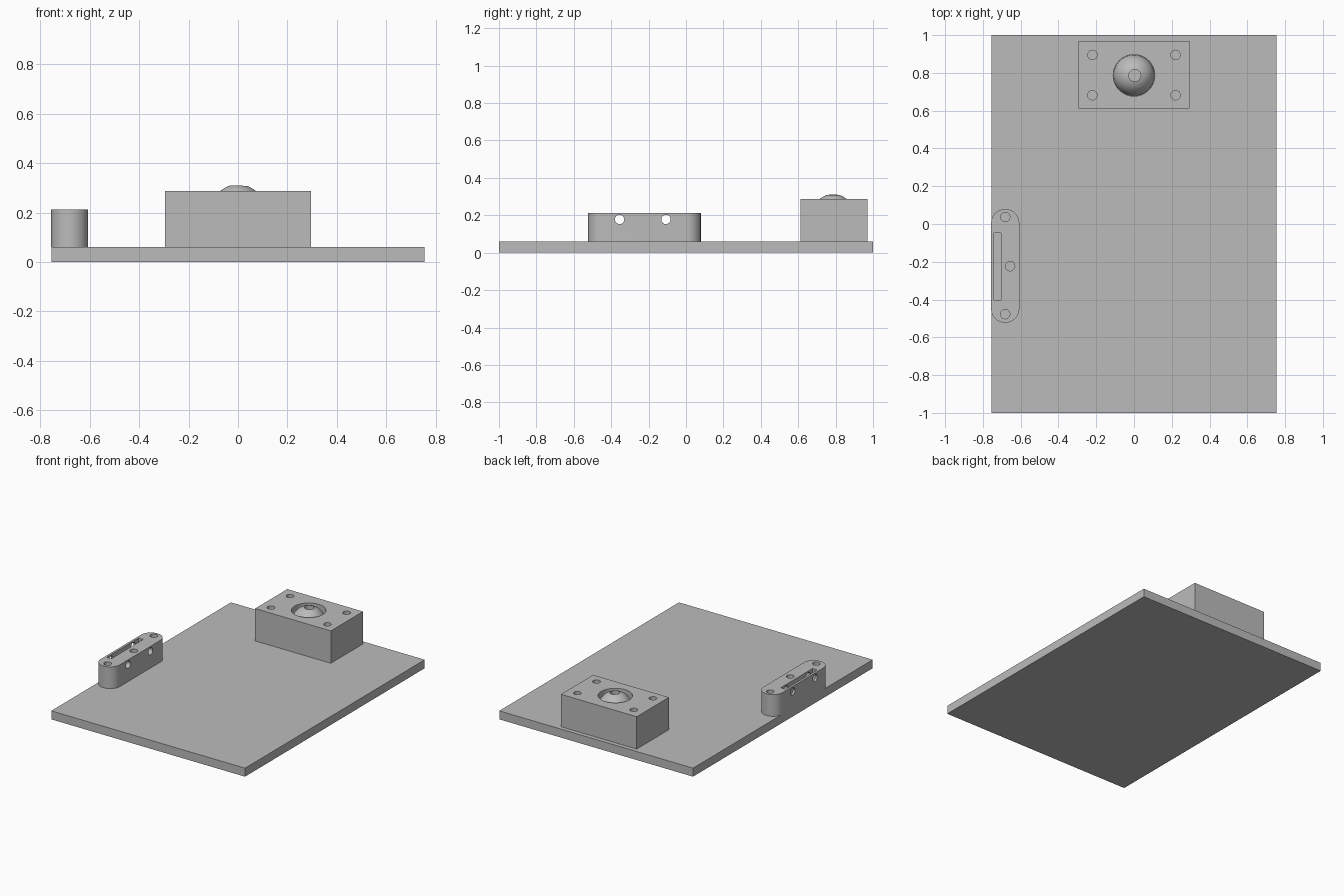
import bpy
import bmesh
import math
from mathutils import Matrix, Vector

cube = bpy.data.objects.get("Cube")
if cube:
    bpy.data.objects.remove(cube, do_unlink=True)

grey = bpy.data.materials.new("plain grey")
grey.use_nodes = True
colour = (0.50, 0.50, 0.50, 1)
grey.diffuse_color = colour
grey.node_tree.nodes["Principled BSDF"].inputs["Base Color"].default_value = colour


def finish(name, bm):
    mesh = bpy.data.meshes.new(name)
    bmesh.ops.recalc_face_normals(bm, faces=bm.faces)
    bm.to_mesh(mesh)
    bm.free()
    mesh.materials.append(grey)
    obj = bpy.data.objects.new(name, mesh)
    bpy.context.collection.objects.link(obj)
    return obj


def box(name, low, high):
    low, high = Vector(low), Vector(high)
    bm = bmesh.new()
    bmesh.ops.create_cube(bm, size=1)
    bmesh.ops.scale(bm, vec=high - low, verts=bm.verts)
    bmesh.ops.translate(bm, vec=(low + high) / 2, verts=bm.verts)
    return finish(name, bm)


def rod(name, centre, radius, length, axis="Z", sides=32):
    bm = bmesh.new()
    turn = Matrix.Rotation(math.pi / 2, 4, "Y") if axis == "X" else Matrix()
    bmesh.ops.create_cone(bm, cap_ends=True, segments=sides, radius1=radius,
                          radius2=radius, depth=length,
                          matrix=Matrix.Translation(centre) @ turn)
    return finish(name, bm)


def select(obj):
    bpy.ops.object.select_all(action="DESELECT")
    obj.select_set(True)
    bpy.context.view_layer.objects.active = obj


def cut(obj, cutters):
    select(obj)
    for cutter in cutters:
        cutter.hide_render = True
        mod = obj.modifiers.new("cut", "BOOLEAN")
        mod.operation = "DIFFERENCE"
        mod.solver = "EXACT"
        mod.object = cutter
        bpy.ops.object.modifier_apply(modifier=mod.name)
        bpy.data.objects.remove(cutter, do_unlink=True)


def smooth(obj):
    select(obj)
    bpy.ops.object.shade_smooth_by_angle(angle=math.radians(30))


plate_top = 0.06
hole = 0.025

# Base plate
box("base_plate", (-0.755, -1, 0), (0.755, 1, plate_top))

# Bearing block with a round pocket and four bolt holes
ball_y = 0.787
block = box("bearing_block", (-0.295, 0.612, plate_top), (0.295, 0.97, 0.288))
bolts = [rod("bolt_cutter", (x, ball_y + y, 0.2), hole, 0.5)
         for x in (-0.22, 0.22) for y in (-0.105, 0.108)]
pocket = rod("pocket_cutter", (0, ball_y, 0.29), 0.11, 0.4, sides=64)
cut(block, bolts + [pocket])
smooth(block)

# Drilled ball seated in the pocket
bm = bmesh.new()
bmesh.ops.create_uvsphere(bm, u_segments=64, v_segments=32, radius=0.109,
                          matrix=Matrix.Translation((0, ball_y, 0.205)))
ball = finish("drilled_ball", bm)
cut(ball, [rod("ball_cutter", (0.004, ball_y, 0.2), 0.032, 0.5)])
smooth(ball)

# Rounded side bracket
mid_x, half, top = -0.682, 0.075, 0.213
ends = ((0.004, 0), (-0.448, math.pi))
bm = bmesh.new()
outline = []
for end_y, start in ends:
    for i in range(25):
        a = start + math.pi * i / 24
        outline.append(bm.verts.new((mid_x + half * math.cos(a),
                                     end_y + half * math.sin(a), plate_top)))
base = bm.faces.new(outline)
raised = bmesh.ops.extrude_face_region(bm, geom=[base], use_keep_orig=True)
bmesh.ops.translate(bm, vec=(0, 0, top - plate_top),
                    verts=[v for v in raised["geom"] if isinstance(v, bmesh.types.BMVert)])
bracket = finish("side_bracket", bm)

# Bracket slot, upright holes and cross holes
cutters = [box("slot_cutter", (-0.741, -0.402, 0), (-0.705, -0.048, 0.4))]
for x, y in ((mid_x, 0.037), (mid_x, -0.477), (-0.656, -0.223)):
    cutters.append(rod("upright_cutter", (x, y, 0.2), hole, 0.5))
for y in (-0.355, -0.107):
    cutters.append(rod("cross_cutter", (mid_x, y, 0.178), hole, 0.4, "X"))
cut(bracket, cutters)
smooth(bracket)
